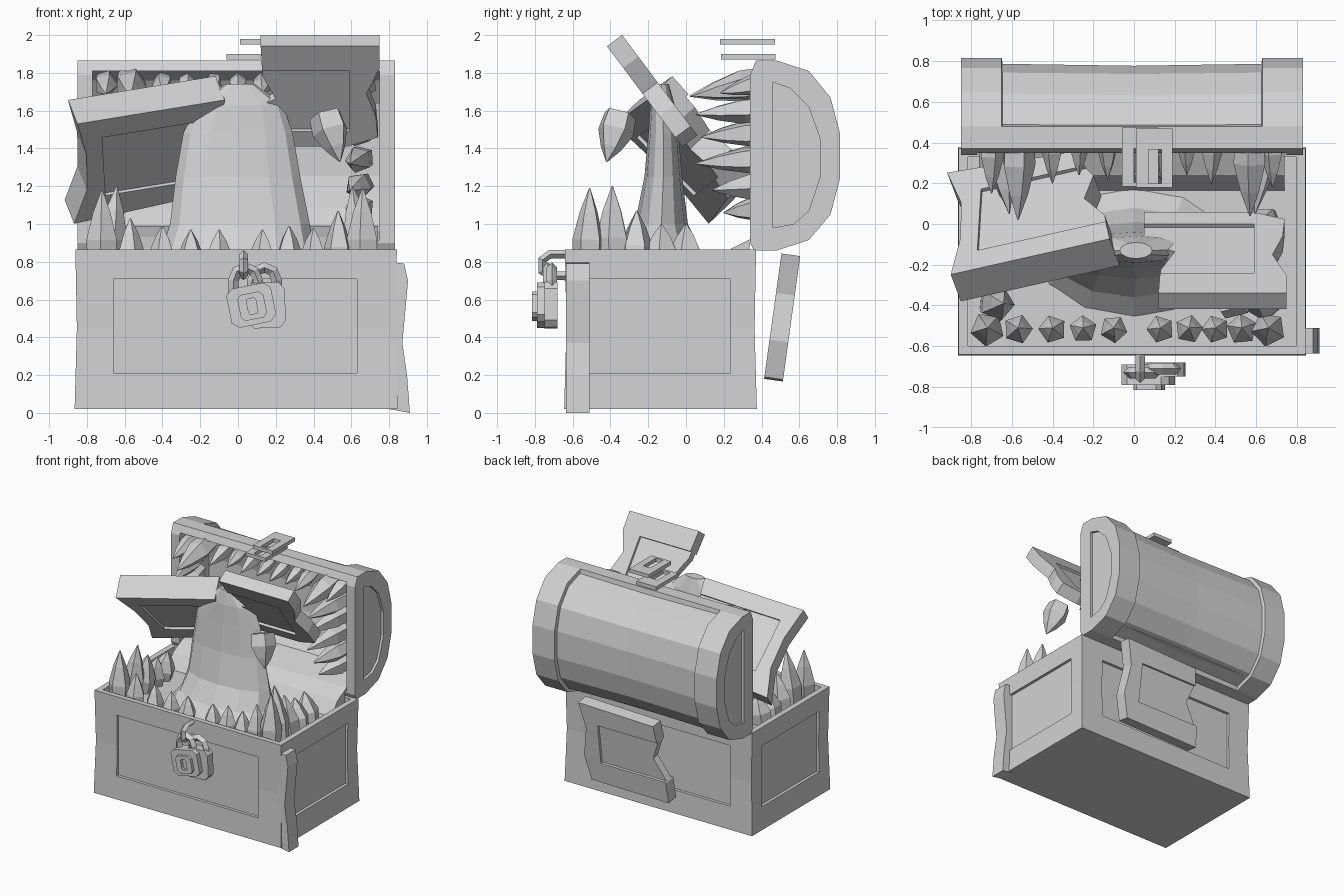
import bpy, bmesh, math, random
from mathutils import Vector, Matrix

random.seed(4)
if "Cube" in bpy.data.objects:
    bpy.data.objects.remove(bpy.data.objects["Cube"])

GREY = (0.65, 0.65, 0.65, 1)
mat = bpy.data.materials.new("plain grey")
mat.use_nodes = True
mat.diffuse_color = GREY
mat.node_tree.nodes["Principled BSDF"].inputs["Base Color"].default_value = GREY


def loft(name, rings):
    """Closed skin through rings that share a point count."""
    bm = bmesh.new()
    rows = [[bm.verts.new(p) for p in ring] for ring in rings]
    n = len(rows[0])
    for a, b in zip(rows, rows[1:]):
        for i in range(n):
            bm.faces.new((a[i], a[(i + 1) % n], b[(i + 1) % n], b[i]))
    bm.faces.new(rows[0])
    bm.faces.new(rows[-1])
    bmesh.ops.recalc_face_normals(bm, faces=bm.faces)
    mesh = bpy.data.meshes.new(name)
    bm.to_mesh(mesh)
    bm.free()
    mesh.materials.append(mat)
    obj = bpy.data.objects.new(name, mesh)
    bpy.context.collection.objects.link(obj)
    return obj


def prism(name, outline, thick, frame=Matrix()):
    return loft(name, [[frame @ Vector((a, b, h)) for a, b in outline] for h in (0, thick)])


def rect(a0, a1, b0, b1):
    return [(a0, b0), (a1, b0), (a1, b1), (a0, b1)]


def subtract(obj, cutter):
    cutter.hide_render = True
    mod = obj.modifiers.new("cut", "BOOLEAN")
    mod.operation, mod.solver, mod.object = "DIFFERENCE", "EXACT", cutter
    bpy.context.view_layer.update()
    graph = bpy.context.evaluated_depsgraph_get()
    mesh = bpy.data.meshes.new_from_object(obj.evaluated_get(graph))
    obj.modifiers.clear()
    obj.data = mesh
    bpy.data.objects.remove(cutter)


def axes(origin, u, v):
    u, v = Vector(u).normalized(), Vector(v).normalized()
    m = Matrix((u, v, u.cross(v))).transposed().to_4x4()
    m.translation = origin
    return m


def recess(obj, outline, depth, frame):
    """Sink a panel into the face lying on the frame's plane."""
    subtract(obj, prism("cutter", outline, depth + 0.1, frame @ Matrix.Translation((0, 0, -depth))))


def plank(name, outline, thick, frame, panel):
    """Broken board with a sunken panel on both faces."""
    obj = prism(name, outline, thick, frame)
    for h in (-0.05, thick - 0.02):
        subtract(obj, prism("cutter", panel, 0.07, frame @ Matrix.Translation((0, 0, h))))


def tooth(name, base, tip, radius, sides=5):
    base, tip = Vector(base), Vector(tip)
    axis = tip - base
    q = axis.to_track_quat("Z", "Y")
    turn = random.random() * math.tau
    rings = []
    for t, r in ((0, 0.9), (0.35, 1), (0.7, 0.58), (1, 0.04)):
        rings.append([base + axis * t + q @ Vector((math.cos(turn + math.tau * i / sides) * radius * r,
                      math.sin(turn + math.tau * i / sides) * radius * r, 0)) for i in range(sides)])
    loft(name, rings)


# Chest base with slightly hollow sides, open top and sunken panels
rings = []
for z, s in ((0.02, 0.0), (0.45, 0.012), (0.865, 0.004)):
    rings.append([(x, y, z) for x, y in rect(-0.865 + s, 0.845 - s, -0.645 + s, 0.375 - s)])
chest = loft("chest_base", rings)
subtract(chest, prism("cutter", rect(-0.815, 0.795, -0.6, 0.33), 0.3, Matrix.Translation((0, 0, 0.765))))
UP = (0, 0, 1)
recess(chest, rect(-0.66, 0.63, 0.21, 0.71), 0.03, axes((0, -0.645, 0), (1, 0, 0), UP))
recess(chest, rect(-0.63, 0.66, 0.21, 0.71), 0.03, axes((0, 0.375, 0), (-1, 0, 0), UP))
recess(chest, rect(-0.51, 0.235, 0.21, 0.71), 0.03, axes((0.845, 0, 0), (0, 1, 0), UP))
recess(chest, rect(-0.235, 0.51, 0.21, 0.71), 0.03, axes((-0.865, 0, 0), (0, -1, 0), UP))

# Domed lid standing open, with raised end bands and sunken end panels
dome = [(0.34, 0.9), (0.36, 0.86), (0.48, 0.86), (0.49, 0.863), (0.65, 0.915), (0.765, 1.05), (0.815, 1.24),
        (0.815, 1.48), (0.765, 1.67), (0.65, 1.81), (0.49, 1.862), (0.48, 1.865), (0.37, 1.865), (0.34, 1.79)]
centre = Vector((0.45, 1.36))


def dome_ring(x, sink):
    out = []
    for y, z in dome:
        p = Vector((y, z))
        if y > 0.485:
            p -= (p - centre).normalized() * sink
        out.append((x, p.x, p.y))
    return out


lid = loft("lid", [dome_ring(x, s) for x, s in ((-0.85, 0), (-0.65, 0), (-0.645, 0.03), (0, 0.04),
                                                (0.625, 0.03), (0.63, 0), (0.83, 0))])
hollow = [[(x, 0.36 + (y - 0.36) * 0.8 if y > 0.4 else 0.2, 1.36 + (z - 1.36) * 0.89) for y, z in dome]
          for x in (-0.77, 0.75)]
subtract(lid, loft("cutter", hollow))
arch = [(0.46, 0.98), (0.57, 1.0), (0.65, 1.07), (0.71, 1.25), (0.71, 1.45), (0.65, 1.62), (0.55, 1.72), (0.46, 1.75)]
recess(lid, arch, 0.02, axes((0.83, 0, 0), (0, 1, 0), UP))
recess(lid, [(-y, z) for y, z in arch], 0.02, axes((-0.85, 0, 0), (0, -1, 0), UP))

# Tongue rising from the mouth
rings = []
for z, x, w, front, back in ((0.74, 0, 0.5, -0.48, 0.2), (0.85, 0, 0.41, -0.36, 0.08),
                             (1.0, 0.01, 0.37, -0.27, 0.01), (1.25, 0, 0.33, -0.22, -0.02),
                             (1.48, 0, 0.29, -0.2, -0.04), (1.63, 0.01, 0.23, -0.19, -0.06),
                             (1.74, 0.01, 0.08, -0.17, -0.09)):
    mid, half = (front + back) / 2, (back - front) / 2
    rings.append([(x + w * math.cos(math.tau * i / 12), mid + half * math.sin(math.tau * i / 12), z)
                  for i in range(12)])
loft("tongue", rings)

# Gum ramp running from the chest into the lid
prism("gum_ramp", [(0.16, 0.76), (0.32, 0.76), (0.34, 0.9), (0.6, 0.93), (0.6, 0.99), (0.36, 0.93), (0.24, 0.87)],
      1.5, axes((-0.76, 0, 0), (0, 1, 0), UP))

# Lower teeth: front row, then both sides
for x, top in ((-0.72, 1.18), (-0.57, 1.03), (-0.4, 0.99), (-0.25, 0.97), (-0.1, 0.97),
               (0.13, 0.97), (0.27, 0.99), (0.4, 0.98), (0.53, 1.07), (0.66, 1.19)):
    tooth("front_tooth", (x, -0.52, 0.77), (x, -0.51, top), 0.067 + (top - 0.95) * 0.08)
for side in (-0.69, 0.65):
    for y, top in ((-0.39, 1.2), (-0.26, 1.07), (-0.13, 1.0), (0.0, 1.0)):
        tooth("side_tooth", (side, y, 0.77), (side * 0.93, y, top), 0.088)

# Upper teeth: along the top of the lid, then both sides
for x, reach in ((-0.7, 0.15), (-0.57, 0.02), (-0.4, 0.2), (-0.27, 0.24), (-0.13, 0.22), (0, 0.24),
                 (0.13, 0.22), (0.26, 0.24), (0.38, 0.2), (0.57, 0.04), (0.68, 0.18)):
    tooth("lid_tooth", (x, 0.44, 1.76), (x, reach, 1.7 - (0.25 - reach) * 0.1), 0.045 + (0.25 - reach) * 0.18)
for side in (-0.68, 0.66):
    for z, reach in ((1.6, 0.05), (1.48, 0.08), (1.34, 0.05), (1.2, 0.14), (1.08, 0.2)):
        tooth("lid_side_tooth", (side, 0.46, z + 0.01), (side * 0.9, reach, z - 0.02), 0.072)

# Loose tooth in the air
tooth("loose_tooth", (0.465, -0.35, 1.58), (0.54, -0.42, 1.33), 0.1)

# Broken boards thrown into the air and behind
plank("right_flying_board",
      [(0, 0), (0.81, 0), (0.77, 0.2), (0.66, 0.35), (0.7, 0.5), (0.58, 0.68), (-0.05, 0.73),
       (0.03, 0.5), (0.04, 0.25)], 0.19,
      axes((-0.85, -0.38, 1.53), (0.8, 0.18, 0.13), (0.03, 0.5, -0.51)), rect(0.13, 0.95, 0.13, 0.56))
plank("left_flying_board",
      [(-0.05, 0), (-0.58, 0), (-0.74, 0.06), (-0.73, 0.2), (-0.68, 0.35), (-0.75, 0.52), (-0.75, 0.664),
       (-0.12, 0.664), (-0.13, 0.45), (-0.2, 0.3), (-0.05, 0.22)], 0.1,
      axes((0, -0.02, 1.41), (-1, 0, 0), (0, -0.6, 0.8)), rect(-0.59, 0.1, 0.1, 0.5))
plank("back_board",
      [(-0.5, 0), (0.2, -0.01), (0.19, 0.16), (0.08, 0.34), (0.14, 0.5), (0.12, 0.64), (-0.56, 0.66),
       (-0.51, 0.45), (-0.55, 0.2)], 0.1,
      axes((0, 0.415, 0.19), (-1, 0, 0), (0, 0.09, 0.65)), rect(-0.4, 0.4, 0.17, 0.5))

# Splintered corner strip
prism("corner_strip", [(0.8, 0.02), (0.91, 0), (0.895, 0.2), (0.87, 0.37), (0.9, 0.7), (0.88, 0.79), (0.8, 0.8)],
      0.125, axes((0, -0.51, 0), (1, 0, 0), UP))

# Slotted hasp plates above the lid
for x, y, z in ((-0.06, 0.185, 1.87), (0.01, 0.18, 1.95)):
    place = Matrix.Translation((x, y, z))
    hasp = prism("hasp_plate", rect(0, 0.18, 0, 0.29), 0.03, place)
    subtract(hasp, prism("cutter", rect(0.06, 0.125, 0.02, 0.185), 0.2, place @ Matrix.Translation((0, 0, -0.1))))


# Padlock built from stacked plates, facing the front
def lock_plate(name, x, z, w, h, back, front, tilt):
    c = 0.3
    shape = [(-w, -h * (1 - c)), (-w * (1 - c), -h), (w * (1 - c), -h), (w, -h * (1 - c)),
             (w, h * (1 - c)), (w * (1 - c), h), (-w * (1 - c), h), (-w, h * (1 - c))]
    frame = axes((x, back, z), (1, 0, 0), UP) @ Matrix.Rotation(tilt, 4, "Z")
    return prism(name, shape, back - front, frame)


lock_plate("lock_back", 0.15, 0.57, 0.1, 0.12, -0.68, -0.75, 0.05)
lock_plate("lock_body", 0.07, 0.57, 0.12, 0.105, -0.69, -0.79, 0.2)
face = lock_plate("lock_face", 0.075, 0.565, 0.07, 0.07, -0.78, -0.815, 0.2)
subtract(face, lock_plate("cutter", 0.075, 0.565, 0.025, 0.042, -0.79, -0.9, 0.2))


# Bent bars: lock shackles and the staple on the chest
def bar(name, points, radius):
    curve = bpy.data.curves.new(name, "CURVE")
    curve.dimensions = "3D"
    curve.bevel_depth, curve.bevel_resolution, curve.use_fill_caps = radius, 0, True
    line = curve.splines.new("POLY")
    line.points.add(len(points) - 1)
    for p, co in zip(line.points, points):
        p.co = (*co, 1)
    line.use_smooth = False
    curve.materials.append(mat)
    bpy.context.collection.objects.link(bpy.data.objects.new(name, curve))


for x, y in ((0.04, -0.73), (0.14, -0.71)):
    bend = [(x + 0.065 * math.cos(math.pi * i / 4), y, 0.7 + 0.07 * math.sin(math.pi * i / 4)) for i in range(5)]
    bar("lock_shackle", [(x + 0.065, y, 0.62)] + bend + [(x - 0.065, y, 0.62)], 0.028)
bar("staple", [(0.03, y, z) for y, z in ((-0.62, 0.84), (-0.72, 0.84), (-0.76, 0.81), (-0.76, 0.75),
                                         (-0.72, 0.725), (-0.62, 0.725))], 0.023)
